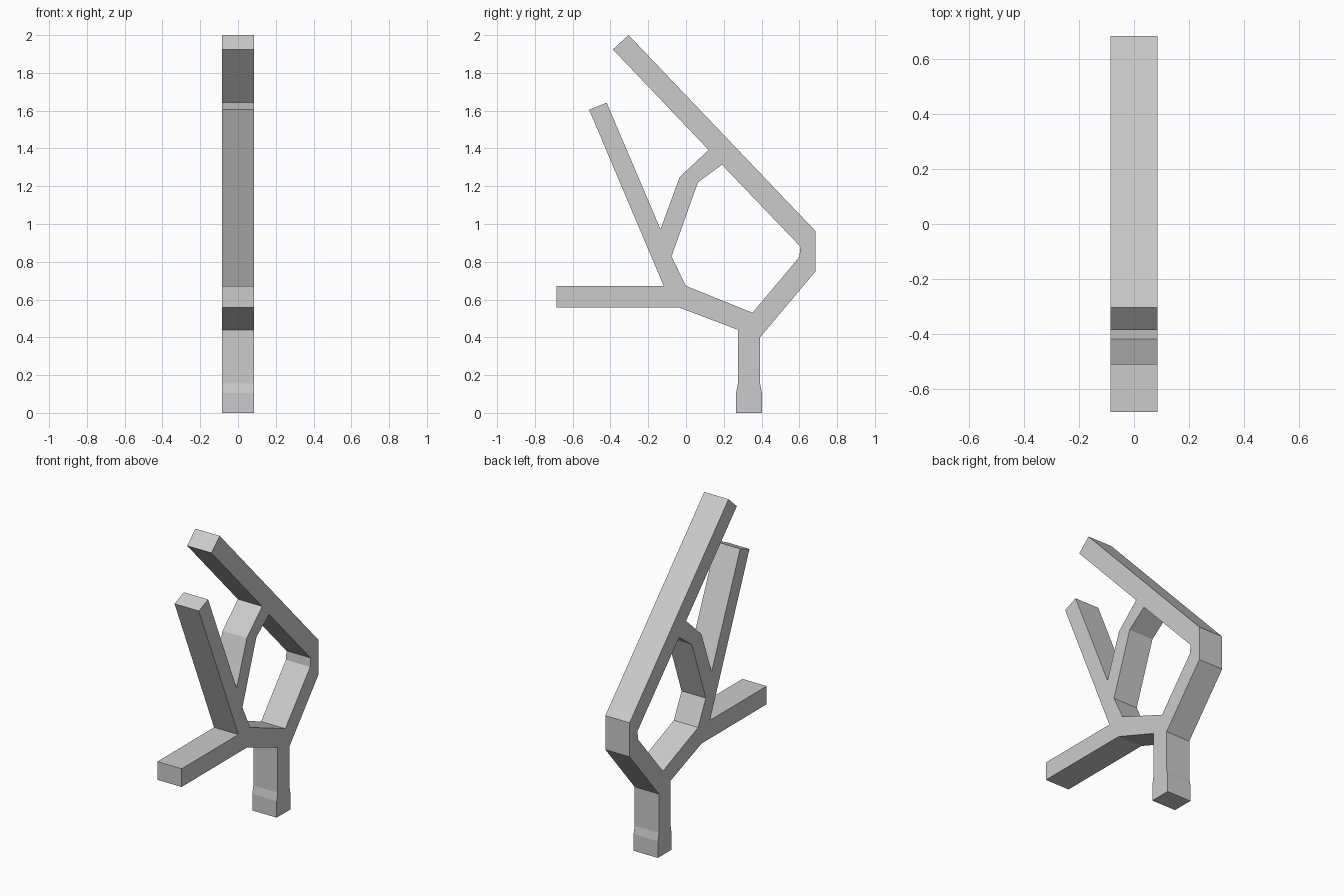
import bpy, bmesh, math
from mathutils import Matrix

if "Cube" in bpy.data.objects:
    bpy.data.objects.remove(bpy.data.objects["Cube"])

HALF_WIDTH = 0.085

# Silhouette in the y-z plane: flared foot, bent trunk and three branches
outline = [
    (0.265, 0), (0.402, 0), (0.402, 0.105), (0.392, 0.155), (0.392, 0.40),
    (0.685, 0.748), (0.685, 0.963),                         # elbow
    (-0.304, 2.0), (-0.387, 1.924), (0.12, 1.392),          # top branch
    (-0.033, 1.25), (-0.135, 0.972),                        # linking strut
    (-0.42, 1.642), (-0.513, 1.605), (-0.118, 0.672),       # middle branch
    (-0.685, 0.672), (-0.685, 0.557), (-0.035, 0.557),      # low branch
    (0.275, 0.44), (0.275, 0.155), (0.265, 0.105),
]
# Opening enclosed by the trunk and the strut
opening = [
    (0.352, 0.53), (0.60, 0.825), (0.606, 0.88), (0.19, 1.314),
    (0.063, 1.22), (-0.077, 0.828), (0.0, 0.672),
]

# Filled, extruded profile
curve = bpy.data.curves.new("branch_profile", "CURVE")
curve.dimensions = "2D"
curve.fill_mode = "BOTH"
curve.extrude = HALF_WIDTH
for loop in (outline, opening):
    spline = curve.splines.new("POLY")
    spline.points.add(len(loop) - 1)
    for point, (y, z) in zip(spline.points, loop):
        point.co = (y, z, 0, 1)
    spline.use_cyclic_u = True

branch = bpy.data.objects.new("branching_post", curve)
bpy.context.collection.objects.link(branch)
bpy.context.view_layer.objects.active = branch
branch.select_set(True)
bpy.ops.object.convert(target="MESH")
branch = bpy.context.object
branch.name = "branching_post"

# Stand it up and weld the sides to the caps
mesh = branch.data
mesh.transform(Matrix.Rotation(math.pi / 2, 4, "Z") @ Matrix.Rotation(math.pi / 2, 4, "X"))
bm = bmesh.new()
bm.from_mesh(mesh)
bmesh.ops.remove_doubles(bm, verts=bm.verts, dist=0.0005)
bmesh.ops.recalc_face_normals(bm, faces=bm.faces)
for face in bm.faces:
    face.smooth = False
bm.to_mesh(mesh)
bm.free()
